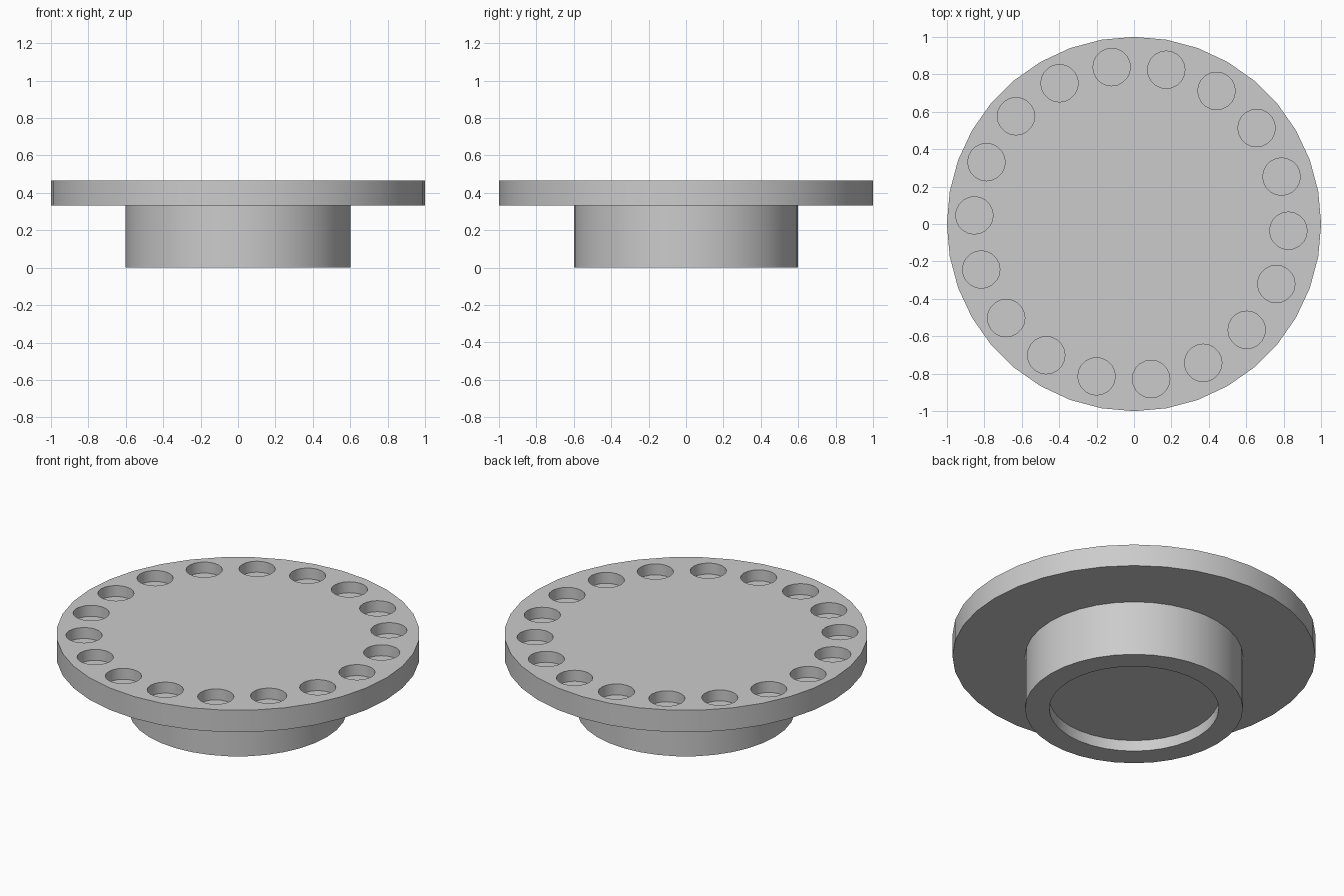
import bpy, bmesh, math
from mathutils import Matrix, Vector

cube = bpy.data.objects.get("Cube")
if cube:
    bpy.data.objects.remove(cube, do_unlink=True)

U = 1 / 15          # design unit
SEGMENTS = 36
HOLES = 18
HOLE_SIDES = 20

grey = bpy.data.materials.new("light grey")
grey.use_nodes = True
colour = (0.6, 0.6, 0.6, 1)
grey.diffuse_color = colour
grey.node_tree.nodes["Principled BSDF"].inputs["Base Color"].default_value = colour


def finish(name, bm):
    bmesh.ops.recalc_face_normals(bm, faces=bm.faces)
    mesh = bpy.data.meshes.new(name)
    bm.to_mesh(mesh)
    bm.free()
    mesh.materials.append(grey)
    obj = bpy.data.objects.new(name, mesh)
    bpy.context.collection.objects.link(obj)
    return obj


def lathe(name, profile):
    """Rings joined by quads, with flat caps at both ends."""
    bm = bmesh.new()
    rings = []
    for r, z in profile:
        angles = [2 * math.pi * i / SEGMENTS for i in range(SEGMENTS)]
        rings.append([bm.verts.new((r * math.cos(a), r * math.sin(a), z)) for a in angles])
    for low, high in zip(rings, rings[1:]):
        for i in range(SEGMENTS):
            j = (i + 1) % SEGMENTS
            bm.faces.new((low[i], low[j], high[j], high[i]))
    bm.faces.new(rings[0])
    bm.faces.new(rings[-1])
    return finish(name, bm)


# Flanged disc: recessed hub below, wide plate above
body = lathe("flanged_disc", [
    (6.8 * U, U), (7 * U, U), (7 * U, 0), (9 * U, 0),
    (9 * U, 5 * U), (15 * U, 5 * U), (15 * U, 7 * U)])

# Ring of blind holes, slightly off centre
bm = bmesh.new()
for i in range(HOLES):
    a = math.radians(-2.8) + 2 * math.pi * i / HOLES
    spot = Vector((-0.014 + 0.84 * math.cos(a), 0.005 + 0.84 * math.sin(a), 7 * U))
    bmesh.ops.create_cone(bm, cap_ends=True, segments=HOLE_SIDES, radius1=0.1,
                          radius2=0.1, depth=2 * U, matrix=Matrix.Translation(spot))
cutter = finish("hole_cutter", bm)
cutter.hide_render = True

cut = body.modifiers.new("holes", "BOOLEAN")
cut.operation = "DIFFERENCE"
cut.solver = "EXACT"
cut.object = cutter

bpy.ops.object.select_all(action="DESELECT")
body.select_set(True)
bpy.context.view_layer.objects.active = body
bpy.ops.object.modifier_apply(modifier=cut.name)
bpy.data.objects.remove(cutter, do_unlink=True)
bpy.ops.object.shade_smooth_by_angle(angle=math.radians(30))
